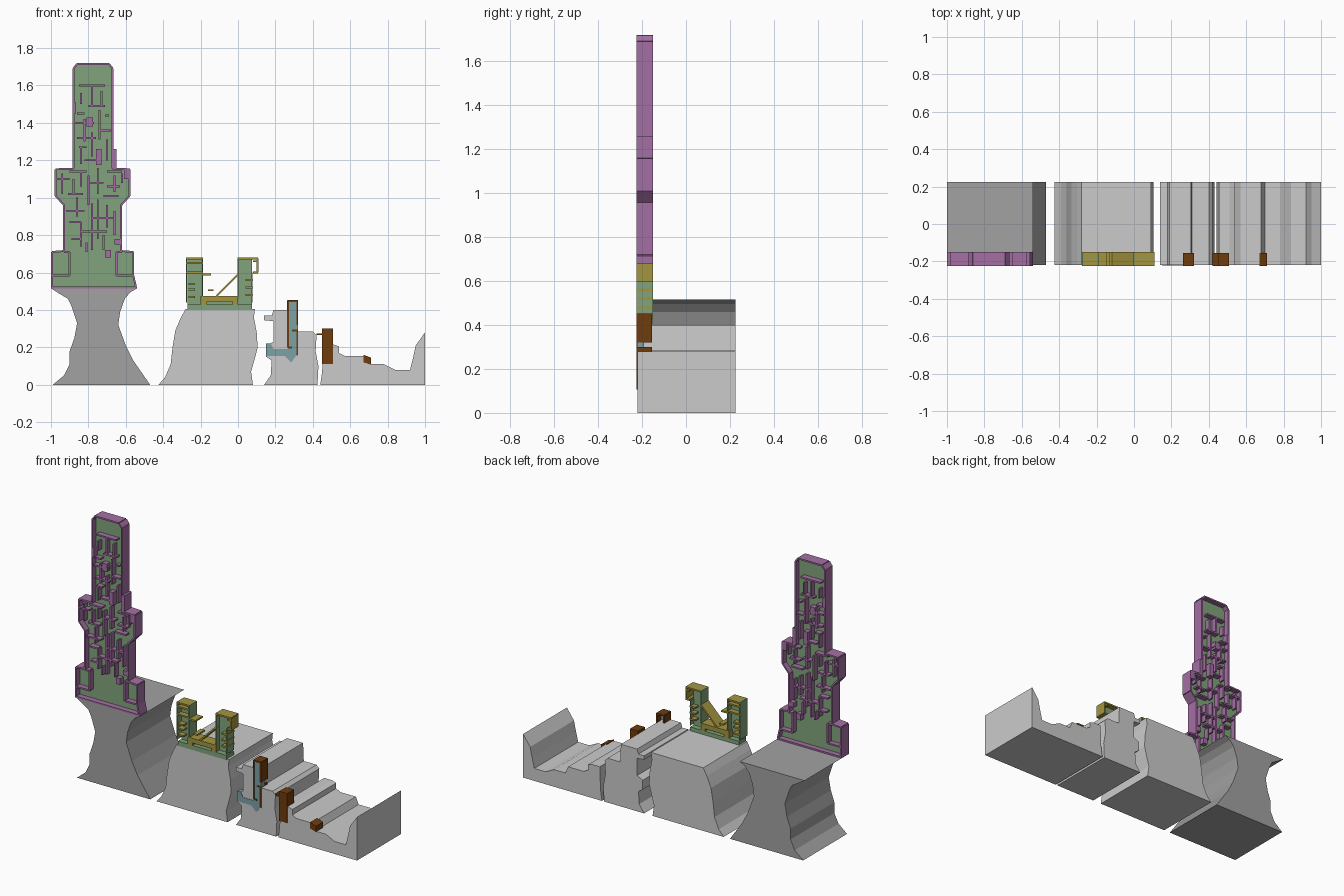
import bpy, bmesh, math

Y0, Y1 = -0.225, -0.15      # depth of the wall strips
YP0, YP1 = -0.19, -0.184    # recessed panel between them


def material(name, rgb):
    m = bpy.data.materials.new(name)
    m.diffuse_color = (*rgb, 1)
    return m


STONE = material("dark_stone", (0.36, 0.36, 0.36))
GREEN = material("green", (0.22, 0.37, 0.20))
PURPLE = material("purple", (0.37, 0.16, 0.37))
YELLOW = material("yellow", (0.37, 0.30, 0.05))
TEAL = material("teal", (0.20, 0.36, 0.39))
BROWN = material("brown", (0.16, 0.045, 0.004))


def add_prism(bm, pts, y0, y1):
    front = [bm.verts.new((x, y0, z)) for x, z in pts]
    back = [bm.verts.new((x, y1, z)) for x, z in pts]
    n = len(pts)
    bm.faces.new(front)
    bm.faces.new(back[::-1])
    for i in range(n):
        j = (i + 1) % n
        bm.faces.new((front[i], back[i], back[j], front[j]))


def finish(name, bm, mat):
    bmesh.ops.recalc_face_normals(bm, faces=bm.faces)
    me = bpy.data.meshes.new(name)
    bm.to_mesh(me)
    bm.free()
    if mat:
        me.materials.append(mat)
    ob = bpy.data.objects.new(name, me)
    bpy.context.collection.objects.link(ob)
    return ob


def prism(name, pts, y0, y1, mat=None):
    bm = bmesh.new()
    add_prism(bm, pts, y0, y1)
    return finish(name, bm, mat)


def strips(name, segments, mat, t=0.01, y0=Y0, y1=Y1):
    """Thin walls following line segments in the x-z plane."""
    bm = bmesh.new()
    for x0, z0, x1, z1 in segments:
        length = math.hypot(x1 - x0, z1 - z0)
        nx, nz = -(z1 - z0) / length * t / 2, (x1 - x0) / length * t / 2
        add_prism(bm, [(x0 - nx, z0 - nz), (x1 - nx, z1 - nz),
                       (x1 + nx, z1 + nz), (x0 + nx, z0 + nz)], y0, y1)
    return finish(name, bm, mat)


def boxes(name, rects, mat, y0=Y0, y1=Y1):
    bm = bmesh.new()
    for x0, z0, x1, z1 in rects:
        add_prism(bm, [(x0, z0), (x1, z0), (x1, z1), (x0, z1)], y0, y1)
    return finish(name, bm, mat)


def loop(pts):
    return [(*a, *b) for a, b in zip(pts, pts[1:] + pts[:1])]


# Cliffs: extruded profiles
prism("tower_cliff", [
    (-0.99, 0), (-0.47, 0), (-0.56, 0.13), (-0.60, 0.21), (-0.64, 0.32),
    (-0.63, 0.39), (-0.605, 0.46), (-0.575, 0.495), (-0.54, 0.515), (-1, 0.515),
    (-0.96, 0.49), (-0.91, 0.46), (-0.89, 0.42), (-0.86, 0.33), (-0.875, 0.25),
    (-0.90, 0.18), (-0.90, 0.11), (-0.93, 0.05)], -0.22, 0.225, STONE)
prism("gate_cliff", [
    (-0.425, 0), (0.08, 0), (0.07, 0.07), (0.09, 0.14), (0.105, 0.2),
    (0.1, 0.28), (0.085, 0.36), (0.09, 0.405), (-0.28, 0.405), (-0.305, 0.36),
    (-0.335, 0.29), (-0.35, 0.2), (-0.36, 0.11), (-0.39, 0.04)], -0.22, 0.225)
prism("middle_cliff", [
    (0.14, 0), (0.425, 0), (0.43, 0.1), (0.415, 0.18), (0.42, 0.265), (0.40, 0.285),
    (0.31, 0.285), (0.305, 0.40), (0.19, 0.40), (0.18, 0.37), (0.14, 0.37),
    (0.14, 0.345), (0.19, 0.34), (0.19, 0.23), (0.15, 0.21), (0.15, 0.15),
    (0.18, 0.13), (0.175, 0.05)], -0.22, 0.225)
prism("stepped_ground", [
    (0.44, 0), (1, 0), (1, 0.28), (0.95, 0.21), (0.935, 0.14), (0.92, 0.08),
    (0.84, 0.08), (0.78, 0.11), (0.70, 0.11), (0.68, 0.155), (0.57, 0.155),
    (0.54, 0.17), (0.54, 0.205), (0.51, 0.215), (0.455, 0.215), (0.45, 0.07)],
    -0.22, 0.225)

# Tower: recessed panel, outline wall and maze of ribs
OUTLINE = [
    (-0.995, 0.52), (-0.995, 0.71), (-0.93, 0.715), (-0.93, 0.96), (-0.975, 1.01),
    (-0.975, 1.152), (-0.88, 1.155), (-0.88, 1.69), (-0.86, 1.715), (-0.69, 1.715),
    (-0.67, 1.69), (-0.67, 1.155), (-0.58, 1.152), (-0.58, 1.01), (-0.625, 0.96),
    (-0.625, 0.715), (-0.56, 0.71), (-0.56, 0.585), (-0.545, 0.52)]
prism("tower_panel", OUTLINE, YP0, YP1, GREEN)
strips("tower_outline", loop(OUTLINE), PURPLE)
strips("tower_ribs_upper", [
    (-0.85, 1.60, -0.71, 1.60), (-0.78, 1.60, -0.78, 1.49), (-0.80, 1.49, -0.71, 1.49),
    (-0.73, 1.57, -0.73, 1.49), (-0.84, 1.56, -0.84, 1.50), (-0.87, 1.51, -0.87, 1.45),
    (-0.87, 1.40, -0.77, 1.40), (-0.86, 1.45, -0.82, 1.45), (-0.74, 1.47, -0.74, 1.31),
    (-0.74, 1.36, -0.68, 1.36), (-0.82, 1.42, -0.82, 1.30), (-0.86, 1.32, -0.76, 1.32),
    (-0.71, 1.44, -0.69, 1.44), (-0.78, 1.35, -0.78, 1.22), (-0.85, 1.27, -0.81, 1.27),
    (-0.84, 1.27, -0.84, 1.18), (-0.70, 1.31, -0.70, 1.20), (-0.82, 1.20, -0.76, 1.20)],
    PURPLE)
strips("tower_ribs_middle", [
    (-0.97, 1.10, -0.90, 1.10), (-0.94, 1.13, -0.94, 1.02), (-0.90, 1.14, -0.81, 1.14),
    (-0.88, 1.10, -0.88, 1.02), (-0.84, 1.14, -0.84, 1.06), (-0.80, 1.12, -0.80, 0.96),
    (-0.80, 1.08, -0.72, 1.08), (-0.75, 1.16, -0.75, 1.02), (-0.70, 1.14, -0.62, 1.14),
    (-0.66, 1.12, -0.66, 1.03), (-0.70, 1.06, -0.63, 1.06), (-0.62, 1.13, -0.62, 1.08),
    (-0.91, 1.02, -0.83, 1.02), (-0.72, 1.01, -0.64, 1.01), (-0.86, 1.00, -0.86, 0.90)],
    PURPLE)
strips("tower_ribs_lower", [
    (-0.92, 0.93, -0.82, 0.93), (-0.78, 0.97, -0.78, 0.72), (-0.75, 0.99, -0.75, 0.78),
    (-0.78, 0.89, -0.66, 0.89), (-0.70, 0.96, -0.70, 0.84), (-0.90, 0.87, -0.84, 0.87),
    (-0.84, 0.87, -0.84, 0.74), (-0.84, 0.82, -0.70, 0.82), (-0.89, 0.78, -0.84, 0.78),
    (-0.66, 0.93, -0.66, 0.80), (-0.72, 0.80, -0.72, 0.72), (-0.66, 0.77, -0.62, 0.77),
    (-0.81, 0.76, -0.81, 0.71)], PURPLE)
boxes("tower_blocks", [
    (-0.81, 1.38, -0.775, 1.43), (-0.76, 1.175, -0.73, 1.26), (-0.67, 1.155, -0.65, 1.26),
    (-0.61, 1.10, -0.578, 1.155), (-0.66, 0.75, -0.63, 0.78), (-0.71, 0.68, -0.68, 0.72)],
    PURPLE)

# Tower base: ledge and the two side pods
boxes("tower_base_ledge", [(-1, 0.515, -0.54, 0.525)], PURPLE)
strips("base_pods", [
    (-0.99, 0.585, -0.90, 0.585), (-0.90, 0.585, -0.90, 0.71), (-0.93, 0.71, -0.90, 0.71),
    (-0.65, 0.585, -0.56, 0.585), (-0.65, 0.585, -0.65, 0.71), (-0.65, 0.71, -0.62, 0.71)],
    PURPLE)

# Gatehouse: panels, shelves, beam and diagonal brace
GATE = [(-0.27, 0.405), (0.075, 0.405), (0.075, 0.68), (0, 0.68), (0, 0.47),
        (-0.19, 0.47), (-0.19, 0.68), (-0.27, 0.68)]
prism("gate_panel", GATE, YP0, YP1, GREEN)
boxes("gate_footing", [(-0.27, 0.40, 0.075, 0.43)], GREEN, Y0, Y1)
strips("gate_outline", [(-0.275, 0.44, -0.275, 0.68), (-0.19, 0.47, -0.19, 0.68),
                        (0, 0.47, 0, 0.68), (0.075, 0.44, 0.075, 0.60)], GREEN, 0.006)
strips("gate_shelves", [(-0.275, z, -0.19, z) for z in (0.675, 0.65, 0.60)]
       + [(-0.27, z, -0.23, z) for z in (0.54, 0.51, 0.47)]
       + [(0.04, z, 0.08, z) for z in (0.56, 0.52, 0.48)]
       + [(-0.19, 0.59, -0.145, 0.59), (-0.16, 0.505, -0.13, 0.505),
          (0, 0.675, 0.108, 0.675), (0.08, 0.60, 0.108, 0.60),
          (0.105, 0.60, 0.105, 0.675), (0.08, 0.66, 0.108, 0.66),
          (-0.115, 0.475, 0, 0.59)], YELLOW)
boxes("gate_beam", [(-0.20, 0.445, 0, 0.475), (-0.20, 0.43, -0.165, 0.445),
                    (-0.03, 0.43, 0, 0.445)], YELLOW)

# Lift shaft on the middle cliff
prism("shaft_panel", [
    (0.15, 0.155), (0.25, 0.155), (0.285, 0.12), (0.31, 0.155), (0.32, 0.155),
    (0.32, 0.445), (0.265, 0.445), (0.265, 0.19), (0.19, 0.19), (0.175, 0.22),
    (0.15, 0.22)], -0.222, -0.19, TEAL)
strips("shaft_walls", [(0.265, 0.447, 0.32, 0.447), (0.317, 0.32, 0.317, 0.45),
                       (0.317, 0.16, 0.317, 0.285), (0.268, 0.20, 0.268, 0.45),
                       (0.268, 0.20, 0.29, 0.20), (0.29, 0.29, 0.317, 0.29)],
       BROWN, 0.01, Y0, -0.155)

# Brown huts on the stepped ground
boxes("stair_hut", [(0.45, 0.11, 0.507, 0.30), (0.42, 0.265, 0.45, 0.275)],
      BROWN, Y0, -0.155)
prism("small_hut", [(0.67, 0.12), (0.712, 0.107), (0.712, 0.145), (0.67, 0.16)],
      Y0, -0.155, BROWN)
